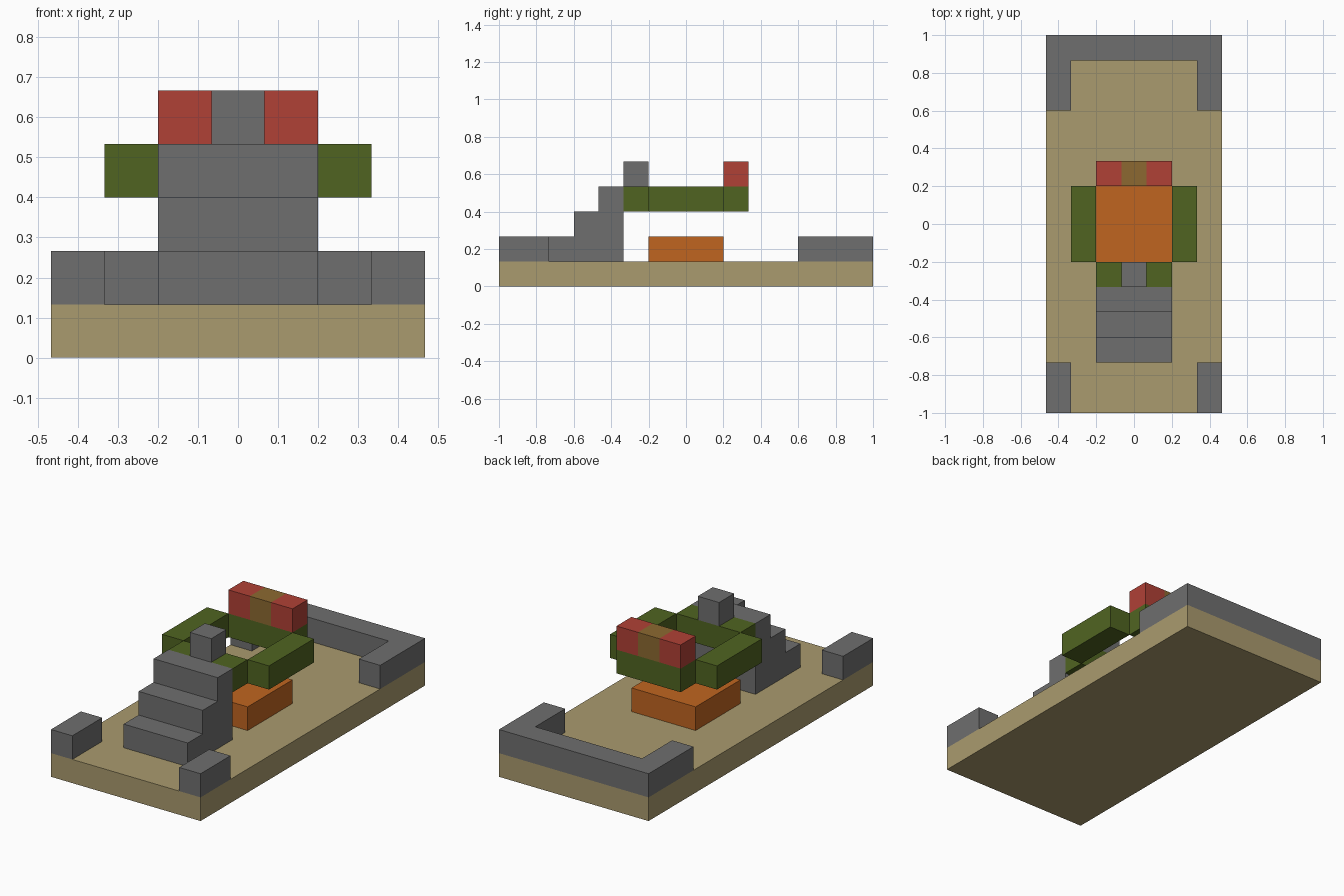
import bpy
import bmesh
from mathutils import Vector

U = 2 / 15  # one block

cube = bpy.data.objects.get("Cube")
if cube:
    bpy.data.objects.remove(cube, do_unlink=True)


def material(name, srgb):
    """Flat material from an sRGB hex colour, stored as linear values."""
    channels = [int(srgb[i:i + 2], 16) / 255 for i in (0, 2, 4)]
    color = [c / 12.92 if c < 0.04 else ((c + 0.055) / 1.055) ** 2.4 for c in channels] + [1]
    mat = bpy.data.materials.new(name)
    mat.use_nodes = True
    mat.diffuse_color = color
    shader = next(n for n in mat.node_tree.nodes if n.type == 'BSDF_PRINCIPLED')
    shader.inputs["Base Color"].default_value = color
    shader.inputs["Roughness"].default_value = 0.9
    return mat


def prism(name, outline, depth, mat):
    """Extrude a closed outline (in blocks) along a depth vector."""
    bm = bmesh.new()
    face = bm.faces.new([bm.verts.new(Vector(p) * U) for p in outline])
    moved = bmesh.ops.extrude_face_region(bm, geom=[face], use_keep_orig=True)["geom"]
    verts = [g for g in moved if isinstance(g, bmesh.types.BMVert)]
    bmesh.ops.translate(bm, verts=verts, vec=Vector(depth) * U)
    bmesh.ops.recalc_face_normals(bm, faces=bm.faces)
    mesh = bpy.data.meshes.new(name)
    bm.to_mesh(mesh)
    bm.free()
    mesh.materials.append(mat)
    obj = bpy.data.objects.new(name, mesh)
    bpy.context.collection.objects.link(obj)
    return obj


def block(name, x, y, z, mat):
    """Box between pairs of limits, in blocks."""
    outline = [(x[0], y[0], z[0]), (x[1], y[0], z[0]), (x[1], y[1], z[0]), (x[0], y[1], z[0])]
    return prism(name, outline, (0, 0, z[1] - z[0]), mat)


sand = material("sand", "AA9B6E")
stone = material("stone grey", "6F6F6F")
moss = material("moss green", "506421")
orange = material("orange", "C06520")
red = material("red", "B04136")
brown = material("brown", "8C6931")

# Ground slab
block("base", (-3.5, 3.5), (-7.5, 7.5), (0, 1), sand)

# U-shaped rear wall
wall = [(-3.5, 4.5), (-2.5, 4.5), (-2.5, 6.5), (2.5, 6.5),
        (2.5, 4.5), (3.5, 4.5), (3.5, 7.5), (-3.5, 7.5)]
prism("rear_wall", [(x, y, 1) for x, y in wall], (0, 0, 1), stone)

# Staircase, extruded from its side profile
steps = [(-5.5, 1), (-2.5, 1), (-2.5, 4), (-3.5, 4), (-3.5, 3), (-4.5, 3), (-4.5, 2), (-5.5, 2)]
prism("stairs", [(-1.5, y, z) for y, z in steps], (3, 0, 0), stone)

# Post at the head of the stairs
block("post", (-0.5, 0.5), (-2.5, -1.5), (4, 5), stone)

# Pool block under the ring
block("pool", (-1.5, 1.5), (-1.5, 1.5), (1, 2), orange)

# Raised ring: front and rear bars
block("ring_front", (-1.5, 1.5), (-2.5, -1.5), (3, 4), moss)
block("ring_rear", (-1.5, 1.5), (1.5, 2.5), (3, 4), moss)

# Centre of the row on the rear bar
block("rear_block_middle", (-0.5, 0.5), (1.5, 2.5), (4, 5), brown)

# Mirrored parts
for side, s in (("left", 1), ("right", -1)):
    block(f"front_corner_{side}", (2.5 * s, 3.5 * s), (-7.5, -5.5), (1, 2), stone)
    block(f"ring_side_{side}", (1.5 * s, 2.5 * s), (-1.5, 1.5), (3, 4), moss)
    block(f"rear_block_{side}", (0.5 * s, 1.5 * s), (1.5, 2.5), (4, 5), red)
